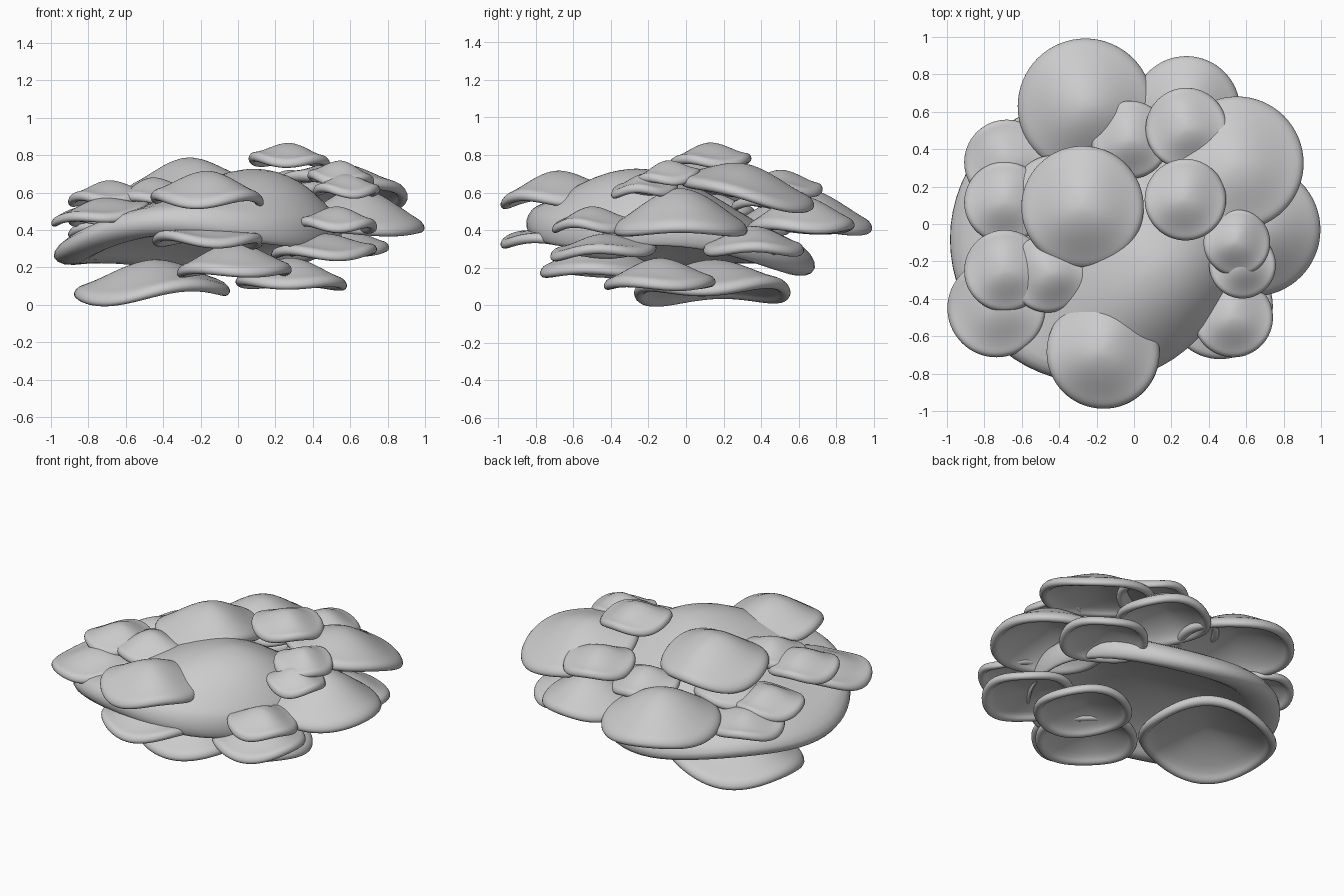
import bpy, bmesh, math

SEG = 32


def cap(name, x, y, r, rim, top, sx=0.0, sy=0.0, wave=0.02, phase=0.0, roll=None, lean=(0, 0)):
    """Mushroom cap: domed top, rolled rim and hollow underside, tilted by slopes sx, sy."""
    h = top - rim
    t = roll or 0.035 + 0.07 * r            # rim roll thickness
    w = t / r
    profile = [(0.10, h), (0.28, 0.92 * h), (0.48, 0.75 * h), (0.68, 0.50 * h + 0.15 * t),
               (0.85, 0.22 * h + 0.55 * t), (0.95, 0.05 * h + 0.88 * t),
               (1.01, 0.5 * t), (0.99, 0.12 * t), (1 - 0.4 * w, -0.05 * t),
               (1 - 0.85 * w, 0.12 * t), (1 - 1.0 * w, 0.5 * t),
               (0.62, 0.36 * h), (0.35, 0.54 * h), (0.10, 0.62 * h)]
    bm = bmesh.new()

    def vert(f, z, a):
        px, py = f * r * math.cos(a), f * r * math.sin(a)
        ripple = wave * f * f * math.cos(3 * a + phase)
        k = max(0, 1 - f * f)               # the crown may lean off-centre
        return bm.verts.new((px + k * lean[0], py + k * lean[1],
                             z + sx * px + sy * py + ripple))

    rings = [[vert(f, z, 2 * math.pi * i / SEG) for i in range(SEG)] for f, z in profile]
    for a, b in zip(rings, rings[1:]):
        for i in range(SEG):
            j = (i + 1) % SEG
            bm.faces.new((a[i], b[i], b[j], a[j]))
    # Close the crown and the underside at the axis
    for ring, z in ((rings[0], 1.01 * h), (rings[-1], 0.63 * h)):
        c = bm.verts.new((lean[0], lean[1], z))
        for i in range(SEG):
            bm.faces.new((c, ring[i], ring[(i + 1) % SEG]))
    bmesh.ops.recalc_face_normals(bm, faces=bm.faces)
    for f in bm.faces:
        f.smooth = True
    me = bpy.data.meshes.new(name)
    bm.to_mesh(me)
    bm.free()
    ob = bpy.data.objects.new(name, me)
    ob.location = (x, y, rim)
    bpy.context.collection.objects.link(ob)
    sub = ob.modifiers.new("smooth", "SUBSURF")
    sub.levels = sub.render_levels = 1


# Large tilted main cap
cap("main_cap", -0.22, -0.08, 0.775, 0.265, 0.72, 0.03, -0.12, 0.04, 5.76, 0.14, (0.30, -0.13))

# Broad caps around the sides
cap("back_cap", -0.26, 0.63, 0.365, 0.39, 0.62, 0.0, -0.03, 0.015, 0.5)
cap("back_right_cap", 0.28, 0.61, 0.29, 0.39, 0.58, 0.0, 0.0, 0.015, 2.0)
cap("right_upper_cap", 0.55, 0.325, 0.36, 0.575, 0.75, -0.08, -0.22, 0.015, 1.0)
cap("right_cap", 0.64, -0.03, 0.36, 0.375, 0.62, 0.0, 0.0, 0.012, 0.0)
cap("front_cap", -0.165, -0.685, 0.305, 0.54, 0.715, 0.0, 0.03, 0.025, 2.2)
cap("front_left_cap", -0.735, -0.45, 0.265, 0.46, 0.57, 0.12, 0.06, 0.018, 0.4)
cap("front_lower_cap", -0.16, -0.69, 0.30, 0.32, 0.435, -0.03, 0.0, 0.022, 1.2)

# Top caps
cap("crown_cap", -0.275, 0.09, 0.33, 0.585, 0.785, 0.08, -0.06, 0.025, 1.6)
cap("crown_right_cap", 0.275, 0.13, 0.22, 0.745, 0.865, -0.04, 0.0, 0.018, 2.0)
cap("crown_back_cap", 0.28, 0.51, 0.22, 0.595, 0.72, 0.0, -0.05, 0.018, 0.8)
cap("crown_middle_cap", -0.02, 0.45, 0.21, 0.51, 0.64, 0.0, -0.04, 0.018, 1.4)

# Small caps on the left
cap("left_back_cap", -0.68, 0.33, 0.23, 0.38, 0.49, 0.04, 0.0, 0.018, 0.3)
cap("left_middle_cap", -0.69, 0.115, 0.22, 0.44, 0.56, 0.05, 0.0, 0.018, 1.7)
cap("left_inner_cap", -0.43, 0.15, 0.22, 0.46, 0.59, 0.04, 0.0, 0.015, 2.4)
cap("left_front_cap", -0.69, -0.25, 0.22, 0.545, 0.665, 0.03, 0.0, 0.02, 1.1)
cap("left_front_inner_cap", -0.46, -0.265, 0.21, 0.55, 0.68, 0.06, 0.03, 0.018, 0.2)

# Small caps on the right
cap("right_small_upper_cap", 0.55, -0.10, 0.18, 0.655, 0.77, -0.05, 0.08, 0.018, 2.1)
cap("right_small_lower_cap", 0.58, -0.22, 0.18, 0.59, 0.70, -0.03, 0.05, 0.018, 0.9)
cap("front_right_cap", 0.53, -0.50, 0.215, 0.40, 0.525, -0.02, 0.0, 0.02, 1.5)
cap("front_right_lower_cap", 0.46, -0.44, 0.285, 0.26, 0.38, 0.0, 0.05, 0.018, 0.6)

# Low caps at the bottom
cap("back_right_low_cap", 0.54, 0.36, 0.27, 0.27, 0.42, 0.0, 0.0, 0.015, 0.0)
cap("base_left_cap", -0.46, 0.14, 0.42, 0.04, 0.24, 0.08, 0.02, 0.028, 3.4)
cap("base_right_cap", 0.285, -0.14, 0.30, 0.09, 0.25, -0.02, 0.0, 0.012, 2.0)
cap("base_front_cap", -0.02, -0.47, 0.31, 0.155, 0.33, 0.0, 0.0, 0.012, 0.7)
